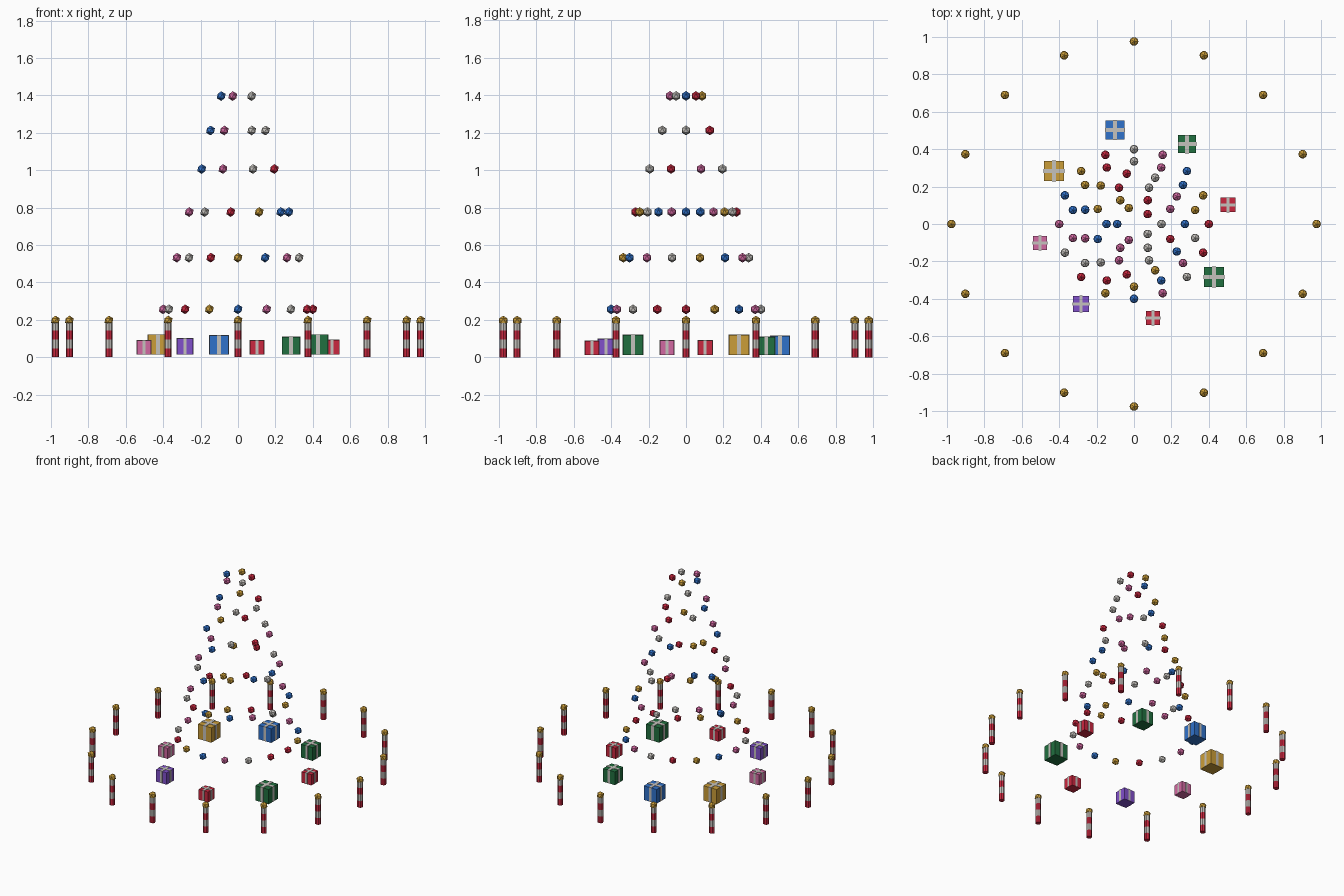
import bpy
import bmesh
from math import cos, sin, tau
from mathutils import Matrix, Vector

cube = bpy.data.objects.get("Cube")
if cube:
    bpy.data.objects.remove(cube, do_unlink=True)


def make_material(name, color):
    mat = bpy.data.materials.new(name)
    mat.use_nodes = True
    rgba = (*color, 1)
    mat.diffuse_color = rgba
    mat.node_tree.nodes["Principled BSDF"].inputs["Base Color"].default_value = rgba
    return mat


MATS = {
    "red": make_material("red", (0.60, 0.02, 0.05)),
    "gold": make_material("gold", (0.60, 0.34, 0.04)),
    "blue": make_material("blue", (0.03, 0.17, 0.60)),
    "pink": make_material("pink", (0.65, 0.14, 0.36)),
    "silver": make_material("silver", (0.56, 0.54, 0.51)),
    "green": make_material("green", (0.015, 0.16, 0.05)),
    "purple": make_material("purple", (0.22, 0.08, 0.60)),
}


def finish(bm, name, colors):
    """Turn a bmesh into a flat-shaded object with the named materials."""
    mesh = bpy.data.meshes.new(name)
    bm.to_mesh(mesh)
    bm.free()
    for c in colors:
        mesh.materials.append(MATS[c])
    obj = bpy.data.objects.new(name, mesh)
    bpy.context.collection.objects.link(obj)
    return obj


def paint_new(bm, geom, index):
    for f in {f for v in geom["verts"] for f in v.link_faces}:
        f.material_index = index


def add_ball(bm, center, index=0):
    geom = bmesh.ops.create_icosphere(bm, subdivisions=1, radius=BALL,
                                      matrix=Matrix.Translation(center))
    paint_new(bm, geom, index)


def add_box(bm, size, center, index):
    geom = bmesh.ops.create_cube(
        bm, size=1, matrix=Matrix.Translation(center) @ Matrix.Diagonal((*size, 1)))
    paint_new(bm, geom, index)


BALL = 0.026

# Bauble rings: (count, radius, height), alternate rings turned by half a step
RINGS = [(16, 0.40, 0.256), (14, 0.335, 0.532), (11, 0.272, 0.776),
         (8, 0.21, 1.006), (6, 0.147, 1.212), (5, 0.09, 1.396)]
CYCLE = ["red", "gold", "blue", "pink", "silver"]
for r, (count, radius, z) in enumerate(RINGS):
    bm = bmesh.new()
    for i in range(count):
        a = tau * (i + 0.5 * (r % 2)) / count
        add_ball(bm, Vector((radius * cos(a), radius * sin(a), z)), (r + i) % 5)
    finish(bm, f"bauble_ring_{r + 1}", CYCLE)

# Striped posts with a ball on top
POSTS, POST_RING, POST_HEIGHT, BANDS = 16, 0.976, 0.19, 4
band = POST_HEIGHT / BANDS
for i in range(POSTS):
    a = tau * i / POSTS
    x, y = POST_RING * cos(a), POST_RING * sin(a)
    bm = bmesh.new()
    for b in range(BANDS):
        geom = bmesh.ops.create_cone(
            bm, cap_ends=True, segments=8, radius1=0.019, radius2=0.019, depth=band,
            matrix=Matrix.Translation((x, y, (b + 0.5) * band)))
        paint_new(bm, geom, b % 2)
    add_ball(bm, Vector((x, y, 0.196)), 2)
    finish(bm, f"striped_post_{i + 1}", ["red", "silver", "gold"])

# Wrapped gifts: cube with two crossing ribbons
GIFTS = [("red", 0.078), ("green", 0.095), ("blue", 0.102), ("gold", 0.107),
         ("pink", 0.076), ("purple", 0.086), ("red", 0.075), ("green", 0.107)]
GIFT_RING, BASE, LIFT = 0.513, 0.013, 0.002
for i, (color, s) in enumerate(GIFTS):
    a = 0.2 + tau * i / len(GIFTS)
    x, y = GIFT_RING * cos(a), GIFT_RING * sin(a)
    bm = bmesh.new()
    add_box(bm, (s, s, s), (x, y, BASE + s / 2), 0)
    long, wide, tall = s + 2 * LIFT, s * 0.2, s + LIFT
    for size in ((long, wide, tall), (wide, long, tall)):
        add_box(bm, size, (x, y, BASE + tall / 2 + LIFT / 4), 1)
    finish(bm, f"gift_{i + 1}", [color, "silver"])
